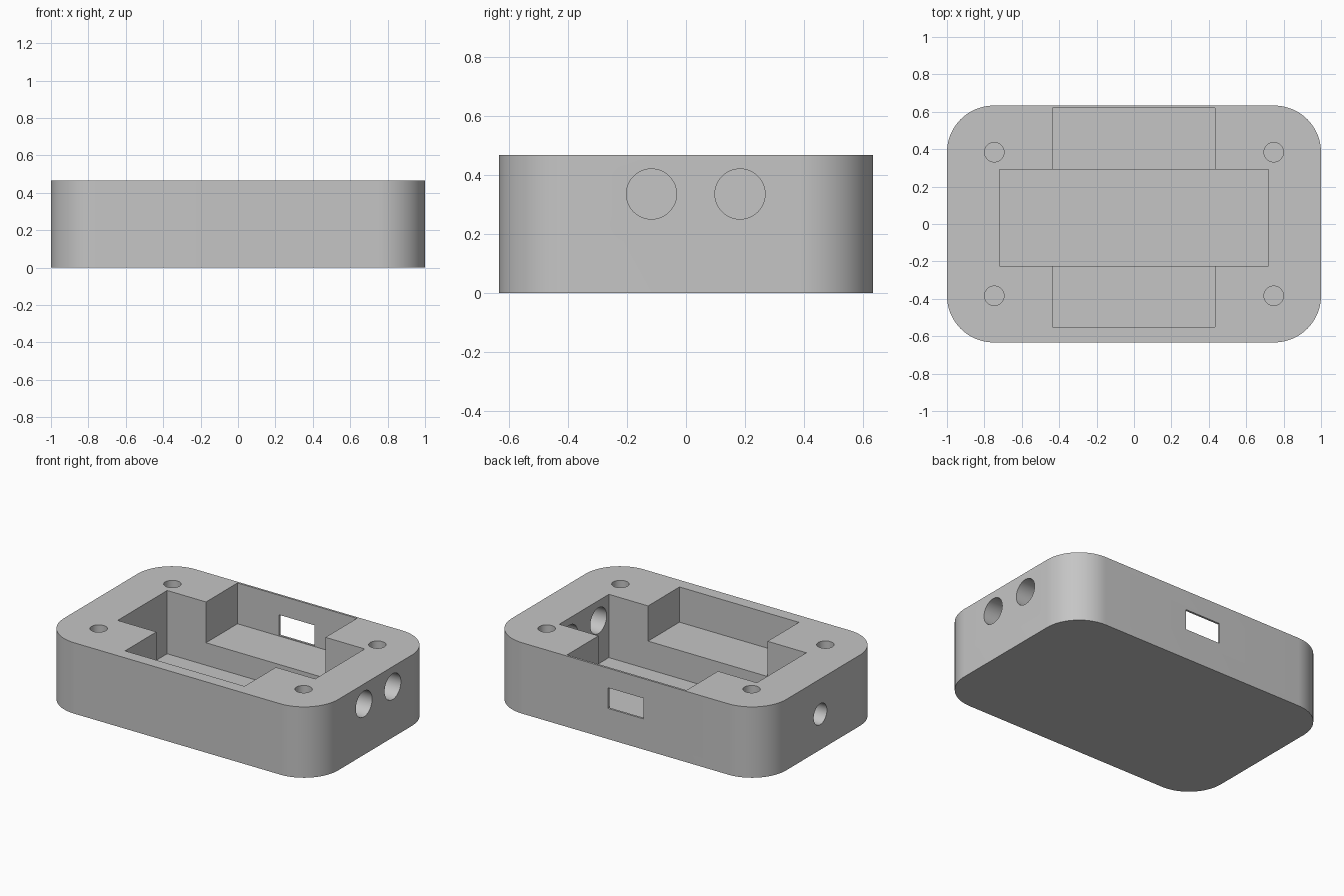
import bpy, bmesh, math
from mathutils import Matrix, Vector

cube = bpy.data.objects.get("Cube")
if cube:
    bpy.data.objects.remove(cube, do_unlink=True)

HEIGHT = 0.467
HALF_X, HALF_Y, CORNER = 1.0, 0.633, 0.25

grey = bpy.data.materials.new("plain grey")
grey.use_nodes = True
colour = (0.56, 0.56, 0.56, 1)
grey.diffuse_color = colour
grey.node_tree.nodes["Principled BSDF"].inputs["Base Color"].default_value = colour


def add_object(name, bm):
    bmesh.ops.recalc_face_normals(bm, faces=bm.faces)
    mesh = bpy.data.meshes.new(name)
    bm.to_mesh(mesh)
    bm.free()
    mesh.materials.append(grey)
    obj = bpy.data.objects.new(name, mesh)
    bpy.context.collection.objects.link(obj)
    return obj


def box(name, low, high):
    low, high = Vector(low), Vector(high)
    bm = bmesh.new()
    bmesh.ops.create_cube(bm, size=1)
    bmesh.ops.scale(bm, vec=high - low, verts=bm.verts)
    bmesh.ops.translate(bm, vec=(low + high) / 2, verts=bm.verts)
    return add_object(name, bm)


def cylinder(name, centre, radius, length, axis="Z"):
    turn = Matrix.Rotation(math.pi / 2, 4, "Y") if axis == "X" else Matrix()
    bm = bmesh.new()
    bmesh.ops.create_cone(bm, cap_ends=True, segments=48, radius1=radius,
                          radius2=radius, depth=length,
                          matrix=Matrix.Translation(centre) @ turn)
    return add_object(name, bm)


def rounded_block(name, steps=20):
    bm = bmesh.new()
    ring = []
    for quarter, (sx, sy) in enumerate([(1, 1), (-1, 1), (-1, -1), (1, -1)]):
        for i in range(steps + 1):
            a = (quarter + i / steps) * math.pi / 2
            ring.append(bm.verts.new((sx * (HALF_X - CORNER) + CORNER * math.cos(a),
                                      sy * (HALF_Y - CORNER) + CORNER * math.sin(a), 0)))
    base = bm.faces.new(ring)
    top = bmesh.ops.extrude_face_region(bm, geom=[base], use_keep_orig=True)["geom"]
    bmesh.ops.translate(bm, vec=(0, 0, HEIGHT),
                        verts=[g for g in top if isinstance(g, bmesh.types.BMVert)])
    return add_object(name, bm)


body = rounded_block("enclosure_body")

# Stepped cavity: deep centre bay with shallower bays in front and behind
cutters = [
    box("centre_bay", (-0.72, -0.225, 0.05), (0.72, 0.291, 0.6)),
    box("front_bay", (-0.437, -0.552, 0.235), (0.434, -0.1, 0.62)),
    box("back_bay", (-0.437, 0.1, 0.198), (0.434, 0.619, 0.64)),
    # Connector window through the thin back wall
    box("back_window", (-0.135, 0.5, 0.202), (0.126, 0.7, 0.338)),
    # Cable hole in the right end
    cylinder("small_side_hole", (-0.85, 0.03, 0.235), 0.069, 0.5, "X"),
]

# Pair of jack holes in the left end
for y in (-0.117, 0.183):
    cutters.append(cylinder("jack_hole", (0.85, y, 0.335), 0.085, 0.5, "X"))

# Blind screw holes at the corner centres
for sx in (-1, 1):
    for sy in (-1, 1):
        cutters.append(cylinder("screw_hole", (sx * 0.747, sy * 0.384, HEIGHT),
                                0.052, 0.6))

bpy.ops.object.select_all(action="DESELECT")
bpy.context.view_layer.objects.active = body
body.select_set(True)
for cutter in cutters:
    cutter.hide_render = True
    mod = body.modifiers.new(cutter.name, "BOOLEAN")
    mod.operation = "DIFFERENCE"
    mod.solver = "EXACT"
    mod.object = cutter
    bpy.ops.object.modifier_apply(modifier=mod.name)
    bpy.data.objects.remove(cutter, do_unlink=True)

bpy.ops.object.shade_smooth_by_angle(angle=math.radians(30))
